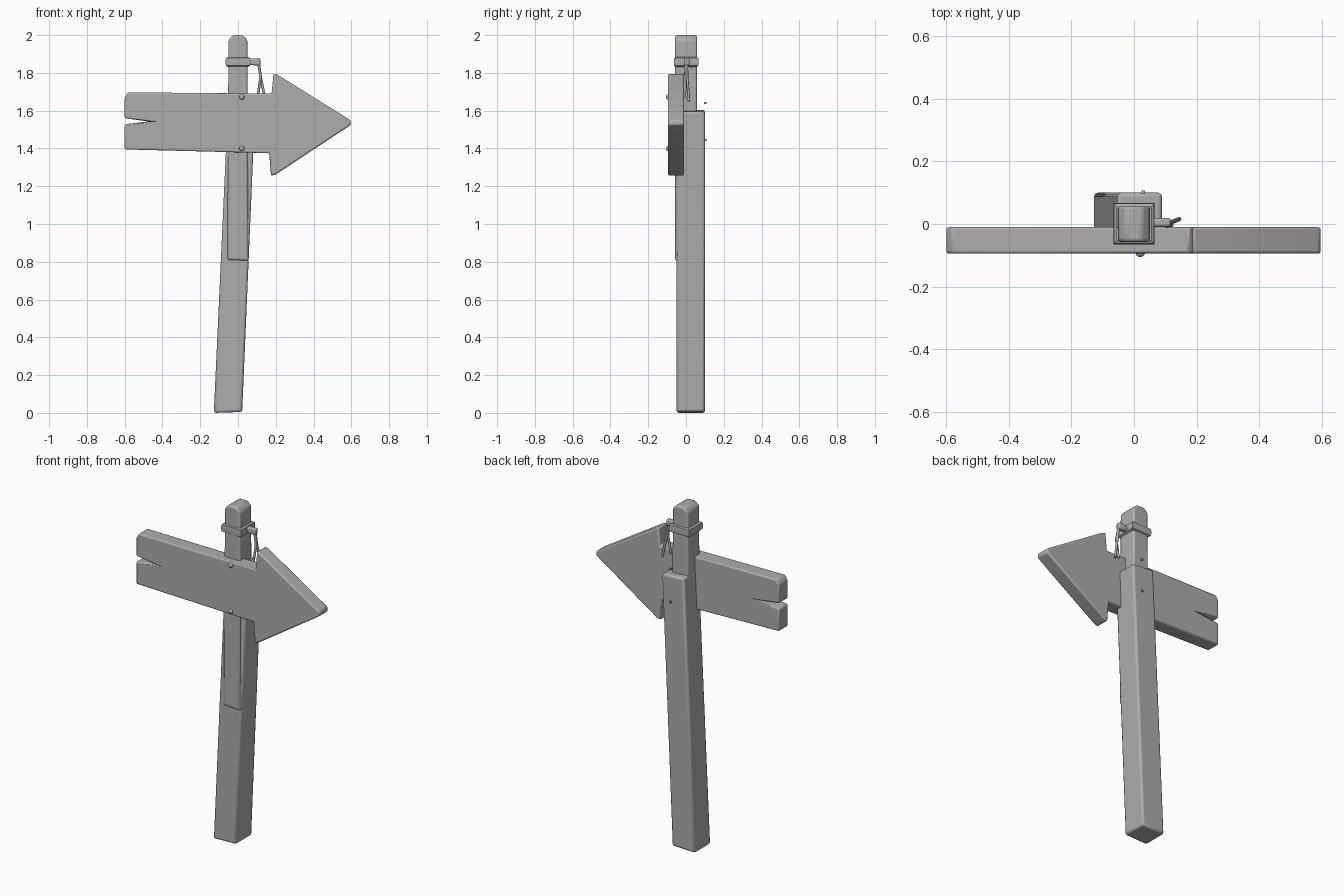
import bpy, bmesh, math
from mathutils import Vector

cube = bpy.data.objects.get("Cube")
if cube:
    bpy.data.objects.remove(cube, do_unlink=True)

grey = bpy.data.materials.new("plain_grey")
grey.use_nodes = True
colour = (0.42, 0.42, 0.42, 1)
grey.diffuse_color = colour
grey.node_tree.nodes["Principled BSDF"].inputs["Base Color"].default_value = colour


def finish(name, bm, bevel=0.0, segments=2):
    bmesh.ops.recalc_face_normals(bm, faces=bm.faces)
    mesh = bpy.data.meshes.new(name)
    bm.to_mesh(mesh)
    bm.free()
    mesh.materials.append(grey)
    obj = bpy.data.objects.new(name, mesh)
    bpy.context.collection.objects.link(obj)
    if bevel:
        mod = obj.modifiers.new("soft_edges", "BEVEL")
        mod.width, mod.segments = bevel, segments
        mod.limit_method, mod.angle_limit = "ANGLE", math.radians(25)
    bpy.ops.object.select_all(action="DESELECT")
    obj.select_set(True)
    bpy.context.view_layer.objects.active = obj
    bpy.ops.object.shade_smooth_by_angle(angle=math.radians(40))
    return obj


def plank(name, outline, y0, y1, bevel):
    """Extrude an x-z outline from y0 to y1."""
    bm = bmesh.new()
    face = bm.faces.new([bm.verts.new((x, y0, z)) for x, z in outline])
    ext = bmesh.ops.extrude_face_region(bm, geom=[face])
    verts = [v for v in ext["geom"] if isinstance(v, bmesh.types.BMVert)]
    bmesh.ops.translate(bm, verts=verts, vec=(0, y1 - y0, 0))
    return finish(name, bm, bevel)


def strand(name, points, radius):
    """Flat-sided cord through a few points."""
    curve = bpy.data.curves.new(name, "CURVE")
    curve.dimensions = "3D"
    curve.bevel_depth, curve.bevel_resolution = radius, 1
    curve.use_fill_caps = True
    spline = curve.splines.new("POLY")
    spline.points.add(len(points) - 1)
    for p, co in zip(spline.points, points):
        p.co = (*co, 1)
    curve.materials.append(grey)
    bpy.context.collection.objects.link(bpy.data.objects.new(name, curve))


# Leaning lower post and the upright upper post set into its front
plank("lower_post", [(-0.128, 0), (0.022, 0.005), (0.09, 1.595), (-0.054, 1.605)],
      -0.05, 0.1, 0.012)
plank("upper_post", [(-0.058, 0.81), (0.055, 0.805), (0.05, 1.975), (0.025, 2.0),
                     (-0.025, 2.0), (-0.05, 1.975)], -0.057, 0.058, 0.01)

# Arrow board with a split tail
plank("arrow_board", [(-0.6, 1.395), (0.165, 1.375), (0.175, 1.255), (0.20, 1.262),
                      (0.598, 1.525), (0.595, 1.55), (0.21, 1.79), (0.188, 1.798),
                      (0.178, 1.69), (-0.582, 1.697), (-0.6, 1.67), (-0.6, 1.56),
                      (-0.475, 1.543), (-0.6, 1.528)], -0.095, -0.01, 0.008)

# Nail heads on the board and nail tips behind the post
for label, z_head, z_tip in (("upper", 1.672, 1.64), ("lower", 1.4, 1.445)):
    bm = bmesh.new()
    bmesh.ops.create_uvsphere(bm, u_segments=12, v_segments=8, radius=0.014)
    bmesh.ops.scale(bm, vec=(1, 0.75, 1), verts=bm.verts)
    bmesh.ops.translate(bm, vec=(0.02, -0.095, z_head), verts=bm.verts)
    finish(label + "_nail_head", bm)
    bm = bmesh.new()
    bmesh.ops.create_cube(bm, size=0.011)
    bmesh.ops.translate(bm, vec=(0.03, 0.102, z_tip), verts=bm.verts)
    finish(label + "_nail_tip", bm)

# Rope collar: a square loop with a rounded band section
bm = bmesh.new()
rings = []
for half, z in ((0.054, 1.832), (0.064, 1.838), (0.066, 1.858), (0.064, 1.878), (0.054, 1.884)):
    rings.append([bm.verts.new((sx * half, sy * half + 0.001, z))
                  for sx, sy in ((-1, -1), (1, -1), (1, 1), (-1, 1))])
for low, high in zip(rings, rings[1:] + rings[:1]):
    for i in range(4):
        j = (i + 1) % 4
        bm.faces.new((low[i], low[j], high[j], high[i]))
finish("rope_collar", bm)

# Knot and its two loose ends
plank("rope_knot", [(0.06, 1.842), (0.118, 1.838), (0.118, 1.878), (0.06, 1.876)],
      -0.009, 0.019, 0.008)
strand("front_rope_end", [(0.108, 0.0, 1.85), (0.12, -0.004, 1.78), (0.104, -0.006, 1.67)], 0.007)
strand("back_rope_end", [(0.11, 0.004, 1.85), (0.12, 0.006, 1.78), (0.145, 0.016, 1.65)], 0.007)
